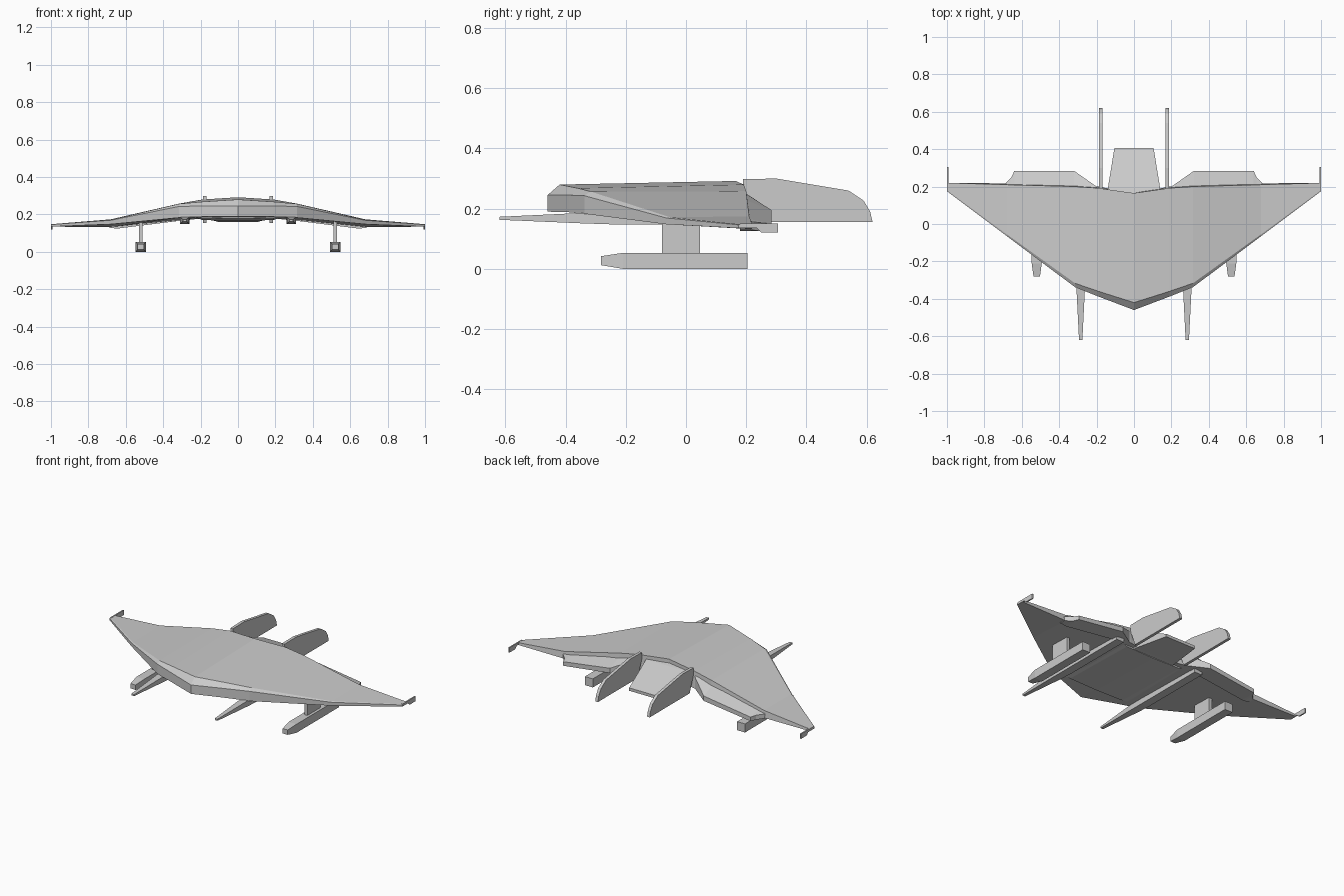
import bpy, bmesh


def loft(name, rings):
    """Skin matching rings of 3D points and cap both ends."""
    bm = bmesh.new()
    loops = [[bm.verts.new(p) for p in ring] for ring in rings]
    n = len(loops[0])
    for a, b in zip(loops, loops[1:]):
        for i in range(n):
            j = (i + 1) % n
            bm.faces.new((a[i], a[j], b[j], b[i]))
    bm.faces.new(loops[0])
    bm.faces.new(loops[-1])
    bmesh.ops.recalc_face_normals(bm, faces=bm.faces)
    me = bpy.data.meshes.new(name)
    bm.to_mesh(me)
    bm.free()
    ob = bpy.data.objects.new(name, me)
    bpy.context.collection.objects.link(ob)
    return ob


def pair(name, rings):
    """Build a part on the right and its mirror on the left."""
    for side, s in (("right", 1), ("left", -1)):
        loft(f"{name}_{side}", [[(s * x, y, z) for x, y, z in r] for r in rings])


def plate(name, profile, x, width):
    """Upright plate from a y-z profile."""
    pair(name, [[(x + d, y, z) for y, z in profile] for d in (-width / 2, width / 2)])


def bar(name, x, stations):
    """Tapering box along y; stations are y, width, bottom, top."""
    pair(name, [[(x - w / 2, y, b), (x + w / 2, y, b), (x + w / 2, y, t), (x - w / 2, y, t)]
                for y, w, b, t in stations])


# Drooped flying-wing hull: lower nose, upper nose, bevel, rear top, rear bottom
half = [
    (0.0, [(-0.46, 0.19), (-0.46, 0.245), (-0.42, 0.28), (0.165, 0.292), (0.165, 0.18)]),
    (0.19, [(-0.388, 0.188), (-0.388, 0.245), (-0.36, 0.268), (0.192, 0.28), (0.2, 0.178)]),
    (0.315, [(-0.338, 0.183), (-0.338, 0.243), (-0.317, 0.257), (0.2, 0.258), (0.21, 0.17)]),
    (0.68, [(-0.065, 0.148), (-0.065, 0.169), (-0.055, 0.172), (0.21, 0.174), (0.217, 0.132)]),
    (1.0, [(0.175, 0.135), (0.175, 0.146), (0.18, 0.148), (0.22, 0.148), (0.22, 0.135)]),
]
sections = [(-x, p) for x, p in reversed(half[1:])] + half
loft("hull", [[(x, y, z) for y, z in p] for x, p in sections])

# Shallow belly panel
loft("belly_panel", [
    [(-0.23, y, 0.186), (-0.19, y, zb + 0.004), (0, y, zb), (0.19, y, zb + 0.004), (0.23, y, 0.186)]
    for y, zb in ((-0.33, 0.178), (0.165, 0.166))])

# Tapered tail deck between the fins
loft("tail_deck", [
    [(-w, y, b), (w, y, b), (w, y, t), (-w, y, t)]
    for y, w, b, t in ((0.15, 0.145, 0.17, 0.272), (0.19, 0.14, 0.17, 0.262), (0.405, 0.105, 0.16, 0.178))])

# Trailing-edge flaps following the wing droop: x, rear y, front top, rear top, bottom
pair("flap", [
    [(x, 0.18, b), (x, 0.18, ft), (x, yr, rt), (x, yr, b)]
    for x, yr, ft, rt, b in (
        (0.2, 0.2, 0.262, 0.25, 0.178), (0.32, 0.284, 0.236, 0.195, 0.165),
        (0.64, 0.284, 0.172, 0.15, 0.125), (0.655, 0.25, 0.17, 0.153, 0.125),
        (0.69, 0.215, 0.163, 0.157, 0.13))])

# Upright tail fins
plate("tail_fin", [(0.19, 0.298), (0.3, 0.3), (0.54, 0.26), (0.59, 0.227), (0.612, 0.19),
                   (0.62, 0.155), (0.23, 0.155), (0.19, 0.26)], 0.177, 0.018)

# Small wingtip hooks
plate("wingtip_fin", [(0.18, 0.15), (0.305, 0.15), (0.305, 0.12), (0.25, 0.12), (0.235, 0.135),
                      (0.18, 0.135)], 0.996, 0.008)

# Long spikes slung under the hull
bar("spike", 0.285, [(-0.62, 0.018, 0.163, 0.173), (-0.34, 0.046, 0.151, 0.186),
                     (-0.25, 0.052, 0.148, 0.186), (0.22, 0.052, 0.148, 0.186)])

# Landing skids and their struts
bar("skid", 0.52, [(-0.282, 0.034, 0.012, 0.042), (-0.21, 0.054, 0.0, 0.053),
                   (0.205, 0.054, 0.0, 0.053)])
bar("skid_strut", 0.52, [(-0.08, 0.02, 0.045, 0.17), (0.046, 0.02, 0.045, 0.17)])
